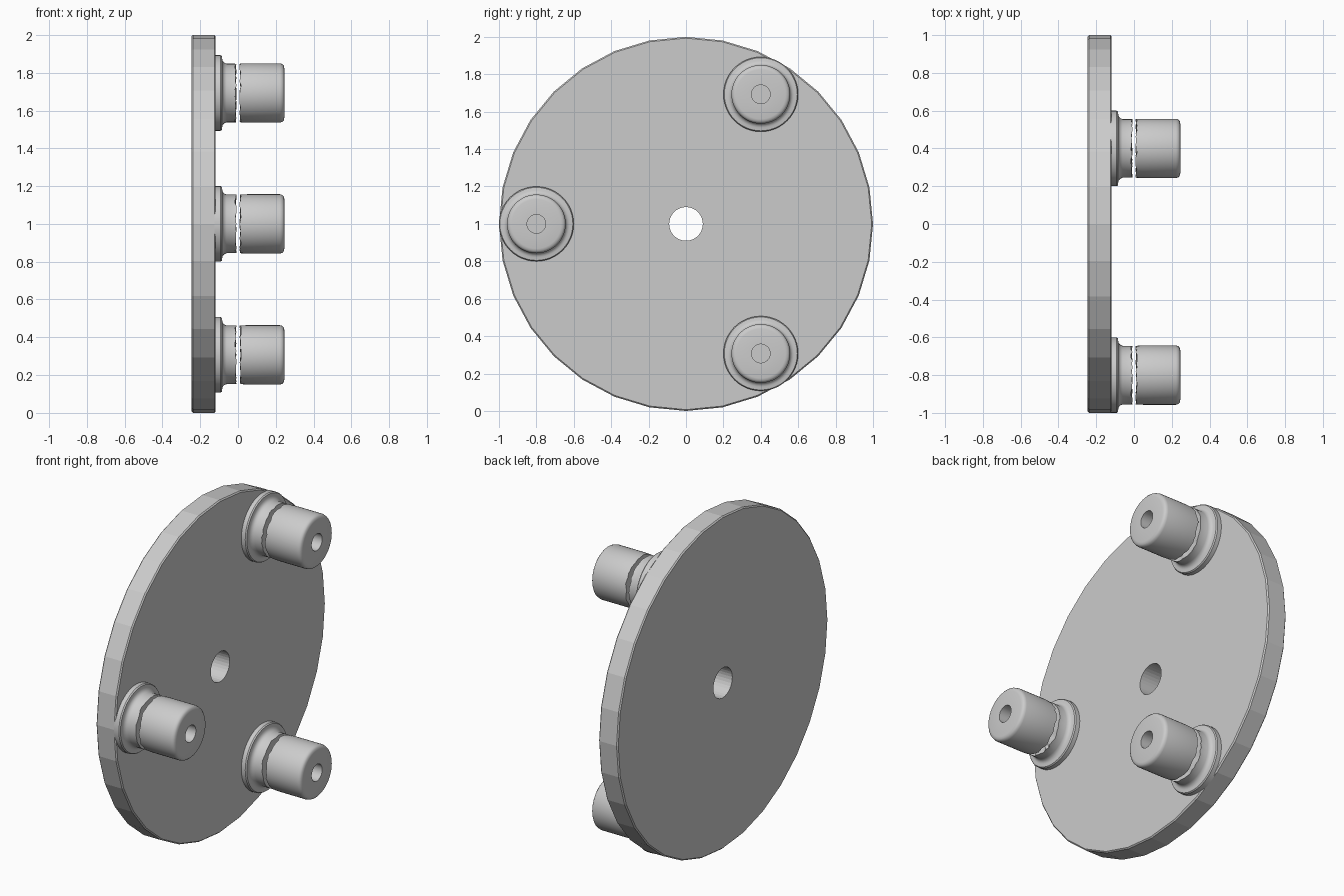
import bpy
import bmesh
import random
from math import cos, sin, pi, radians
from mathutils import Vector

random.seed(4)
if "Cube" in bpy.data.objects:
    bpy.data.objects.remove(bpy.data.objects["Cube"], do_unlink=True)

grey = bpy.data.materials.new("plain_grey")
grey.use_nodes = True
colour = (0.6, 0.6, 0.6, 1)
grey.diffuse_color = colour
grey.node_tree.nodes["Principled BSDF"].inputs["Base Color"].default_value = colour


def lathe(name, profile, sides, centre, smooth, ragged=()):
    """Turn a closed (x, radius) profile about the x axis; ragged rings get a torn edge."""
    bm = bmesh.new()
    rings = [[] for _ in profile]
    for s in range(sides):
        a = 2 * pi * s / sides
        tear = random.uniform(-0.005, 0.005)
        for i, (x, r) in enumerate(profile):
            dx = tear if i in ragged else 0
            rings[i].append(bm.verts.new((x + dx, r * cos(a), r * sin(a))))
    for i, ring in enumerate(rings):
        after = rings[(i + 1) % len(rings)]
        for s in range(sides):
            t = (s + 1) % sides
            bm.faces.new((ring[s], ring[t], after[t], after[s]))
    bmesh.ops.recalc_face_normals(bm, faces=bm.faces)
    mesh = bpy.data.meshes.new(name)
    bm.to_mesh(mesh)
    bm.free()
    mesh.materials.append(grey)
    obj = bpy.data.objects.new(name, mesh)
    obj.location = centre
    bpy.context.collection.objects.link(obj)
    if smooth:
        bpy.ops.object.select_all(action="DESELECT")
        obj.select_set(True)
        bpy.context.view_layer.objects.active = obj
        bpy.ops.object.shade_smooth_by_angle(angle=radians(35))
    return obj


# Round plate with a centre hole and lightly eased rim
BACK, FRONT = -0.245, -0.118
lathe("plate",
      [(BACK, 0.09), (BACK, 0.993), (BACK + 0.007, 1),
       (FRONT - 0.007, 1), (FRONT, 0.993), (FRONT, 0.09)],
      32, (0, 0, 1), False)

# Three posts: a flanged foot, a narrow gap, then a bored roller
foot = [(-0.125, 0.05), (-0.125, 0.2), (-0.092, 0.2), (-0.085, 0.195),
        (-0.083, 0.178), (-0.08, 0.168), (-0.072, 0.16), (-0.06, 0.155),
        (-0.012, 0.155), (-0.014, 0.145), (-0.014, 0.05)]
roller = [(0.014, 0.05), (0.014, 0.145), (0.012, 0.155), (0.05, 0.157),
          (0.222, 0.157), (0.235, 0.153), (0.242, 0.145), (0.245, 0.132),
          (0.245, 0.05)]
for label, angle in (("upper", 60), ("front", 180), ("lower", 300)):
    a = radians(angle)
    centre = Vector((0, 0.8 * cos(a), 1 + 0.8 * sin(a)))
    lathe(label + "_foot", foot, 48, centre, True, ragged=(8, 9))
    lathe(label + "_roller", roller, 48, centre, True, ragged=(1, 2))
